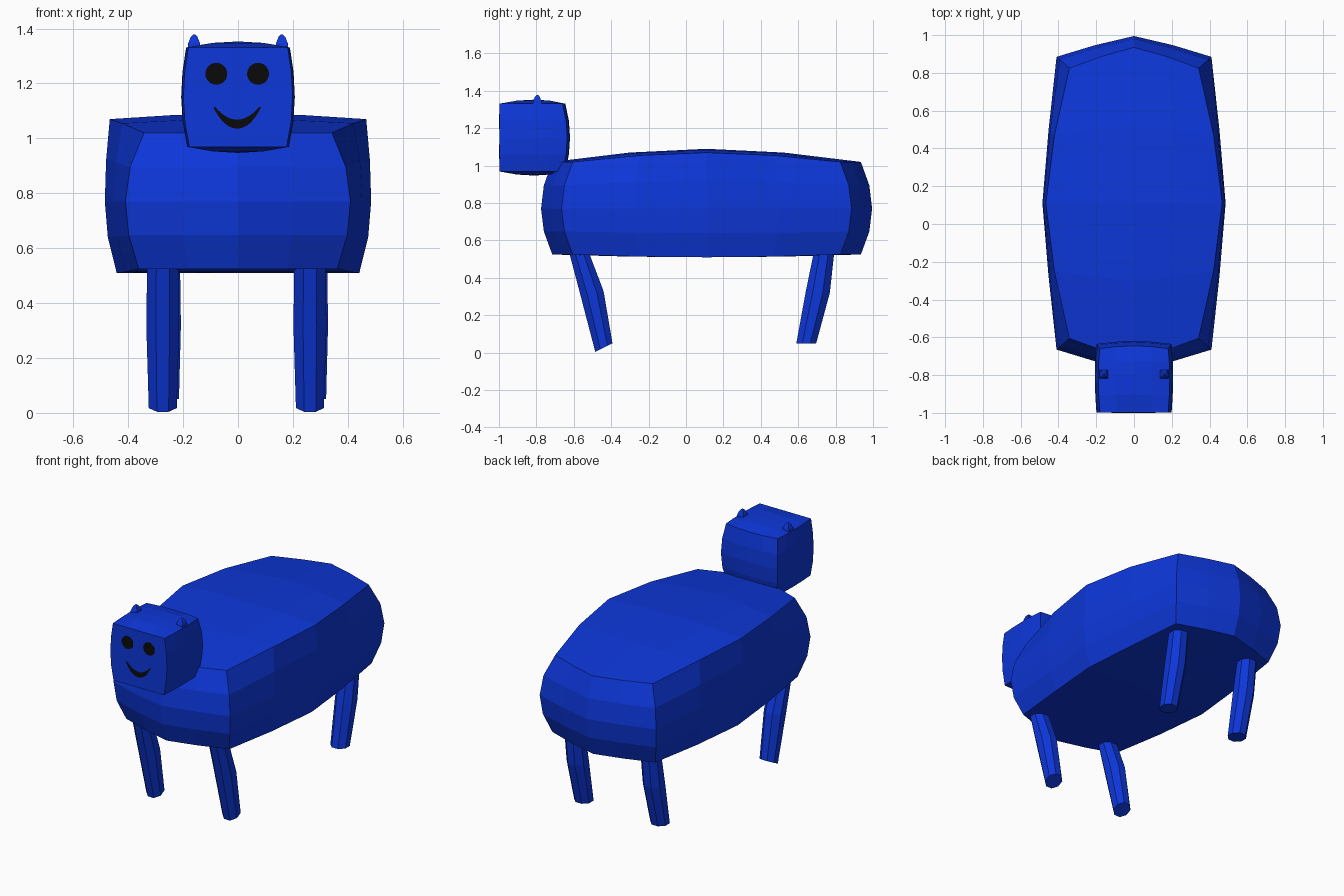
import bpy, bmesh
from math import sin, cos, pi

old = bpy.data.objects.get("Cube")
if old:
    bpy.data.objects.remove(old, do_unlink=True)


def material(name, color):
    m = bpy.data.materials.new(name)
    m.use_nodes = True
    m.diffuse_color = color
    m.node_tree.nodes["Principled BSDF"].inputs["Base Color"].default_value = color
    return m


blue = material("royal blue", (0.004, 0.038, 0.7, 1))
black = material("black", (0.003, 0.003, 0.003, 1))


def finish(bm, name, mat):
    bmesh.ops.recalc_face_normals(bm, faces=bm.faces)
    me = bpy.data.meshes.new(name)
    bm.to_mesh(me)
    bm.free()
    me.materials.append(mat)
    ob = bpy.data.objects.new(name, me)
    bpy.context.collection.objects.link(ob)
    return ob


def bulged_box(name, cuts, shape):
    """Gridded unit cube whose points are moved by a shape rule."""
    bm = bmesh.new()
    bmesh.ops.create_cube(bm, size=2)
    bmesh.ops.subdivide_edges(bm, edges=bm.edges[:], cuts=cuts, use_grid_fill=True)
    for v in bm.verts:
        v.co = shape(*v.co)
    return finish(bm, name, blue)


def loft(name, rings):
    """Closed skin through rings of equal length."""
    bm = bmesh.new()
    loops = [[bm.verts.new(p) for p in ring] for ring in rings]
    n = len(loops[0])
    for lo, hi in zip(loops, loops[1:]):
        for i in range(n):
            j = (i + 1) % n
            bm.faces.new((lo[i], lo[j], hi[j], hi[i]))
    bm.faces.new(loops[0])
    bm.faces.new(loops[-1])
    return finish(bm, name, blue)


# Barrel-shaped body
def body_shape(a, b, c):
    rim = 0.05 if c > 0 else 0.03
    width = 0.485 - 0.075 * abs(b) ** 1.2 - c * c * (0.018 + rim * b * b)
    if c < 0:
        width -= 0.025 * c * c * (1 - b * b)
    length = 0.885 - 0.11 * abs(a) ** 1.2 - 0.06 * c * c
    if c > 0:
        height = 0.32 - 0.07 * abs(b) ** 1.8 - 0.02 * a * a * (1 - b * b)
    else:
        height = 0.26 - 0.015 * b * b
    return a * width, 0.11 + b * length, 0.77 + c * height


bulged_box("body", 3, body_shape)


# Head with a flat face
def head_shape(a, b, c):
    width = 0.207 - 0.018 * c * c - 0.008 * b * b
    if c < 0:
        width -= 0.004 * c * c
    y = -0.998 if b < -0.99 else -0.81 + 0.19 * b
    if b > 0:
        y -= b * (0.025 * c * c + 0.015 * a * a)
    height = 0.203 - 0.022 * max(a * a, b * b)
    return a * width, y, 1.15 + c * height


bulged_box("head", 3, head_shape)


# Ears: small blunt spikes
for side, word in ((1, "left"), (-1, "right")):
    rings = []
    for z, r in ((1.31, 0.025), (1.345, 0.022), (1.37, 0.012), (1.378, 0.004)):
        rings.append([(side * 0.16 + r * sx, -0.795 + r * sy, z)
                      for sx, sy in ((1, 1), (-1, 1), (-1, -1), (1, -1))])
    loft(word + "_ear", rings)


# Legs: slanted eight-sided posts, each ring as (y centre, z, x radius, y radius, tilt)
front_leg = [(-0.439, 0.027, 0.051, 0.046, 0.023), (-0.503, 0.32, 0.06, 0.062, 0.01),
             (-0.57, 0.53, 0.057, 0.053, 0), (-0.585, 0.58, 0.055, 0.05, 0)]
back_leg = [(0.643, 0.05, 0.053, 0.053, 0), (0.704, 0.32, 0.06, 0.065, 0),
            (0.737, 0.53, 0.057, 0.055, 0), (0.745, 0.58, 0.055, 0.052, 0)]
for end, spec, shift in (("front", front_leg, -0.006), ("back", back_leg, 0)):
    for side, word in ((1, "left"), (-1, "right")):
        rings = []
        for y, z, rx, ry, tilt in spec:
            ring = []
            for k in range(8):
                t = (k + 0.5) * pi / 4
                s, c = sin(t) / cos(pi / 8), cos(t) / cos(pi / 8)
                ring.append((side * 0.268 + shift + rx * c, y + ry * s, z + tilt * s))
            rings.append(ring)
        loft(end + "_" + word + "_leg", rings)


# Painted face: thin plates
def plate(name, outline):
    bm = bmesh.new()
    face = bm.faces.new([bm.verts.new((x, -1.0, z)) for x, z in outline])
    ext = bmesh.ops.extrude_face_region(bm, geom=[face])["geom"]
    for v in ext:
        if isinstance(v, bmesh.types.BMVert):
            v.co.y += 0.004
    return finish(bm, name, black)


for x, word in ((0.073, "left"), (-0.079, "right")):
    plate(word + "_eye", [(x + 0.04 * cos(k * pi / 12), 1.235 + 0.04 * sin(k * pi / 12))
                          for k in range(24)])

steps = [k / 10 - 1 for k in range(21)]
lower = [(-0.003 + 0.087 * u, 1.036 + 0.077 * abs(u) ** 2.2) for u in steps]
upper = [(-0.003 + 0.08 * u, 1.068 + 0.046 * u * u) for u in reversed(steps)]
plate("mouth", lower + upper)
